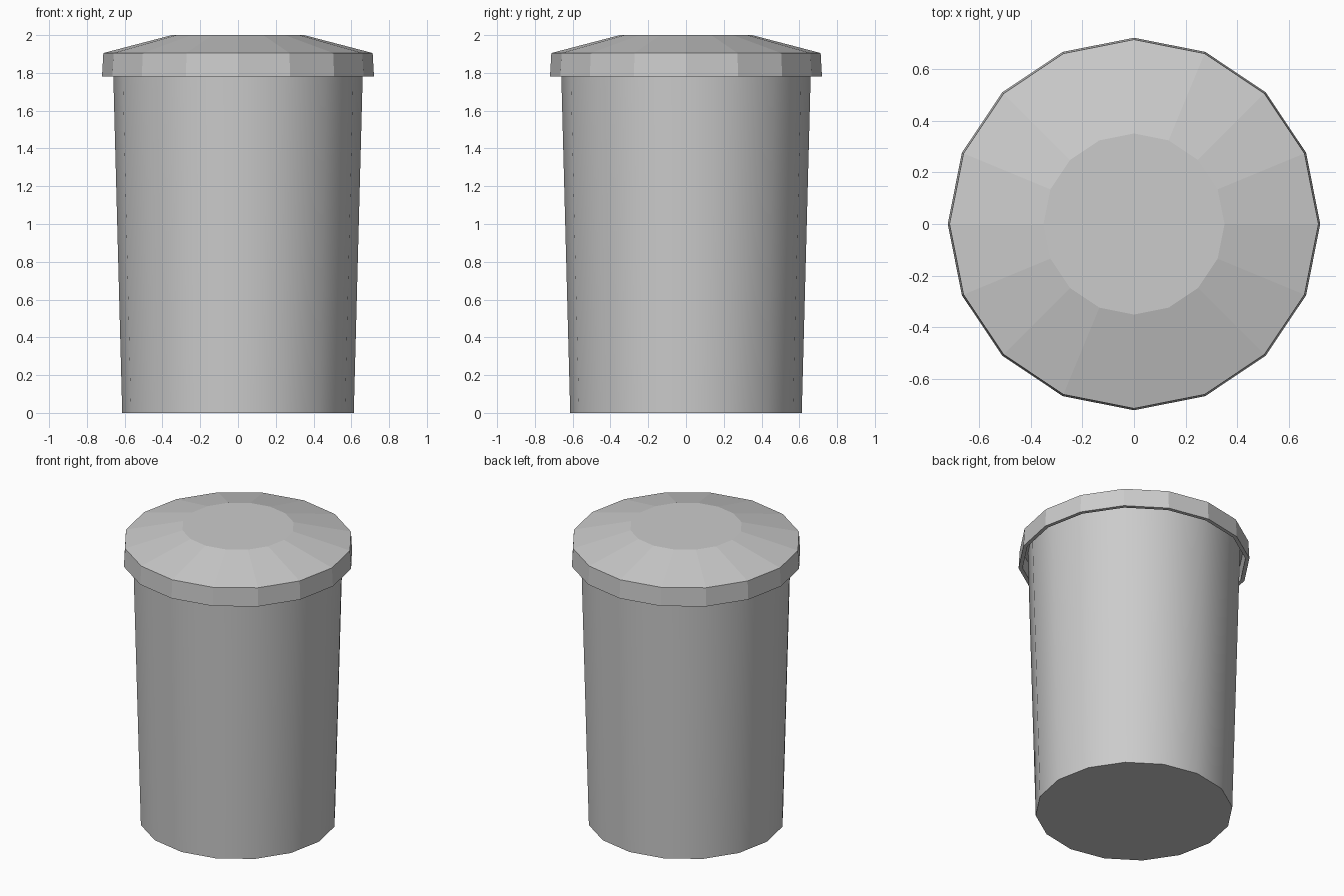
import bpy, bmesh, math

if "Cube" in bpy.data.objects:
    bpy.data.objects.remove(bpy.data.objects["Cube"])

SIDES = 16


def lathe(name, profile, closed=False):
    """Spin a (radius, z) profile around z; radius 0 makes a pole."""
    bm = bmesh.new()
    rings = []
    for r, z in profile:
        rings.append([bm.verts.new((r * math.cos(2 * math.pi * i / SIDES),
                                    r * math.sin(2 * math.pi * i / SIDES), z))
                      for i in range(SIDES)])
    for a, b in zip(rings, rings[1:]):
        for i in range(SIDES):
            j = (i + 1) % SIDES
            bm.faces.new((a[i], a[j], b[j], b[i]))
    # flat cap on the first ring, and on the last if closed
    bm.faces.new(rings[0][::-1])
    if closed:
        bm.faces.new(rings[-1])
    bmesh.ops.recalc_face_normals(bm, faces=bm.faces)
    mesh = bpy.data.meshes.new(name)
    bm.to_mesh(mesh)
    bm.free()
    obj = bpy.data.objects.new(name, mesh)
    bpy.context.collection.objects.link(obj)
    return obj


# Tapered bin body, smooth walls and a crisp base edge
body = lathe("bin_body", [(0.613, 0.0), (0.663, 1.89)], closed=True)
bpy.context.view_layer.objects.active = body
body.select_set(True)
bpy.ops.object.shade_smooth_by_angle(angle=math.radians(35))
body.select_set(False)

# Faceted lid: hollow underside, overhanging rim, sloped top, flat centre
lid = lathe("bin_lid", [(0.662, 1.88), (0.69, 1.88), (0.695, 1.78),
                        (0.72, 1.78), (0.713, 1.905), (0.35, 2.0)], closed=True)
